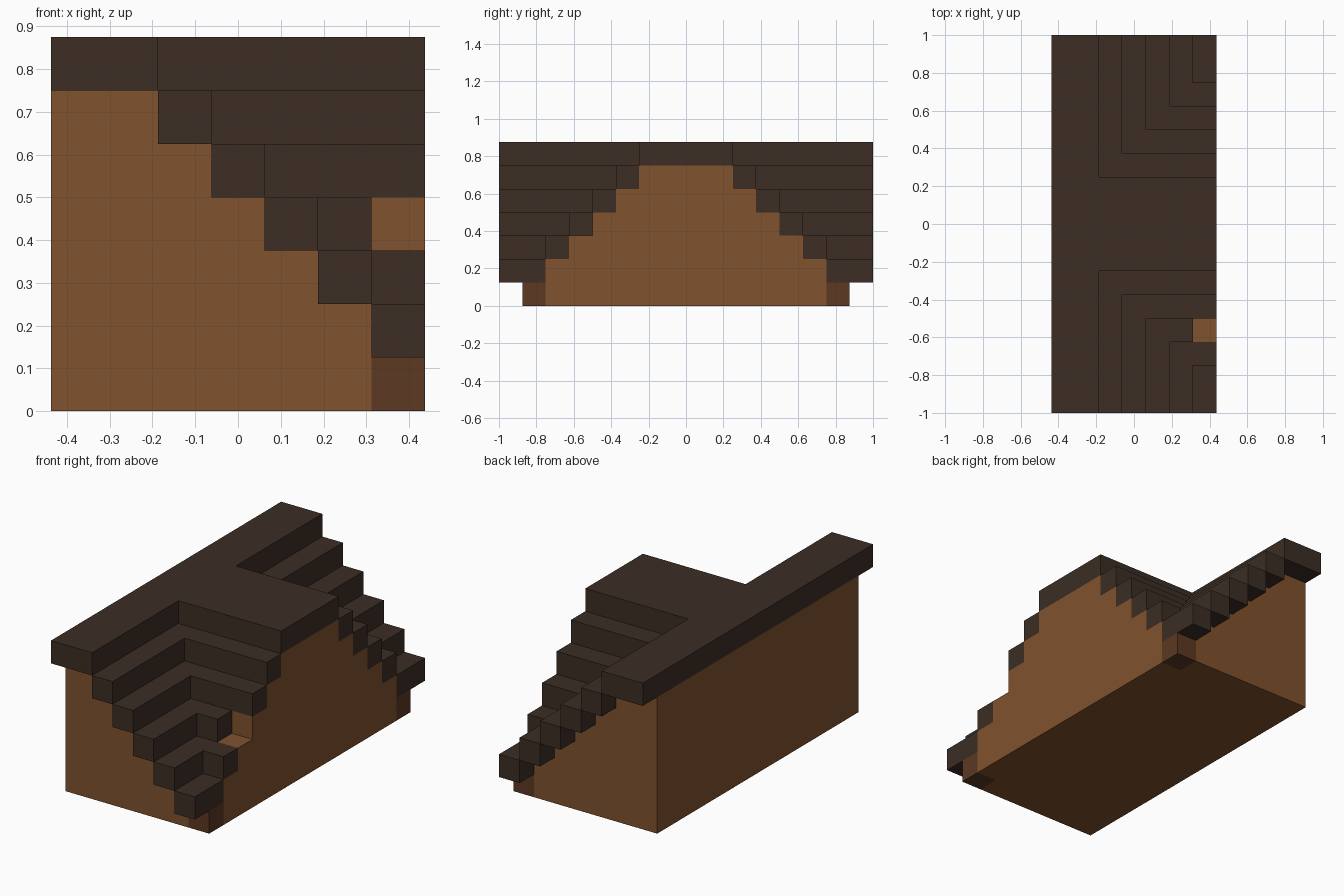
import bpy, bmesh
from mathutils import Vector

if "Cube" in bpy.data.objects:
    bpy.data.objects.remove(bpy.data.objects["Cube"])

U = 0.125            # one block
W = 0.4375           # half width in x
TOP = 6              # number of stepped wall levels


def material(name, color):
    m = bpy.data.materials.new(name)
    m.diffuse_color = (*color, 1.0)
    m.use_nodes = True
    m.node_tree.nodes["Principled BSDF"].inputs["Base Color"].default_value = m.diffuse_color
    return m


roof_mat = material("dark roof wood", (0.045, 0.027, 0.018))
wall_mat = material("brown planks", (0.216, 0.084, 0.027))
post_mat = material("dark log", (0.107, 0.040, 0.016))


def prism(name, points, direction, mat):
    """Extrude a closed 3D outline along a direction."""
    bm = bmesh.new()
    face = bm.faces.new([bm.verts.new(p) for p in points])
    out = bmesh.ops.extrude_face_region(bm, geom=[face], use_keep_orig=True)
    moved = [g for g in out["geom"] if isinstance(g, bmesh.types.BMVert)]
    bmesh.ops.translate(bm, verts=moved, vec=Vector(direction))
    bmesh.ops.recalc_face_normals(bm, faces=bm.faces[:])
    me = bpy.data.meshes.new(name)
    bm.to_mesh(me)
    bm.free()
    me.materials.append(mat)
    ob = bpy.data.objects.new(name, me)
    bpy.context.collection.objects.link(ob)
    return ob


def step_x(k):
    return W - U * k


def step_y(k):
    return 0.875 - U * k


def stairs(step):
    """Stepped edge from the ground up; the lowest two levels are flush."""
    pts = [(step(1), 0.0), (step(1), 2 * U)]
    for k in range(2, TOP):
        pts += [(step(k), U * k), (step(k), U * (k + 1))]
    return pts


# Walls: a long stepped block joined with a cross gable
main = [(-W, 0.0)] + stairs(step_x) + [(-W, U * TOP)]
walls = prism("walls", [(x, -0.875, z) for x, z in main], (0, 1.75, 0), wall_mat)

side = stairs(step_y)
gable_outline = side + [(-y, z) for y, z in reversed(side)]
gable = prism("gable_helper", [(-0.3, y, z) for y, z in gable_outline],
              (W + 0.3, 0, 0), wall_mat)
gable.hide_render = True
gable.hide_set(True)
join = walls.modifiers.new("join gable", 'BOOLEAN')
join.operation = 'UNION'
join.solver = 'EXACT'
join.object = gable

# Corner posts and roof courses, mirrored front and back
for label, s in (("front", -1), ("back", 1)):
    x0, y0 = step_x(1), step_y(1)
    prism(f"{label}_corner_post",
          [(x0, s * y0, 0), (W, s * y0, 0), (W, s * 0.875, 0), (x0, s * 0.875, 0)],
          (0, 0, U), post_mat)
    for k in range(1, TOP):
        x, y, z = step_x(k), step_y(k), U * k
        # one block is missing from a front course
        end = W - U if (s < 0 and k == 3) else W
        if k == 1:
            pts = [(x, 1), (x, y), (W, y), (W, 1)]
        else:
            pts = [(x, 1), (x, y), (end, y), (end, y + U), (x + U, y + U), (x + U, 1)]
        prism(f"{label}_roof_course_{k}", [(px, s * py, z) for px, py in pts],
              (0, 0, U), roof_mat)

# Ridge slab, T-shaped
xr, yr = step_x(TOP - 1), step_y(TOP - 1)
ridge = [(-W, -1), (xr, -1), (xr, -yr), (W, -yr), (W, yr), (xr, yr), (xr, 1), (-W, 1)]
prism("roof_ridge", [(x, y, U * TOP) for x, y in ridge], (0, 0, U), roof_mat)
